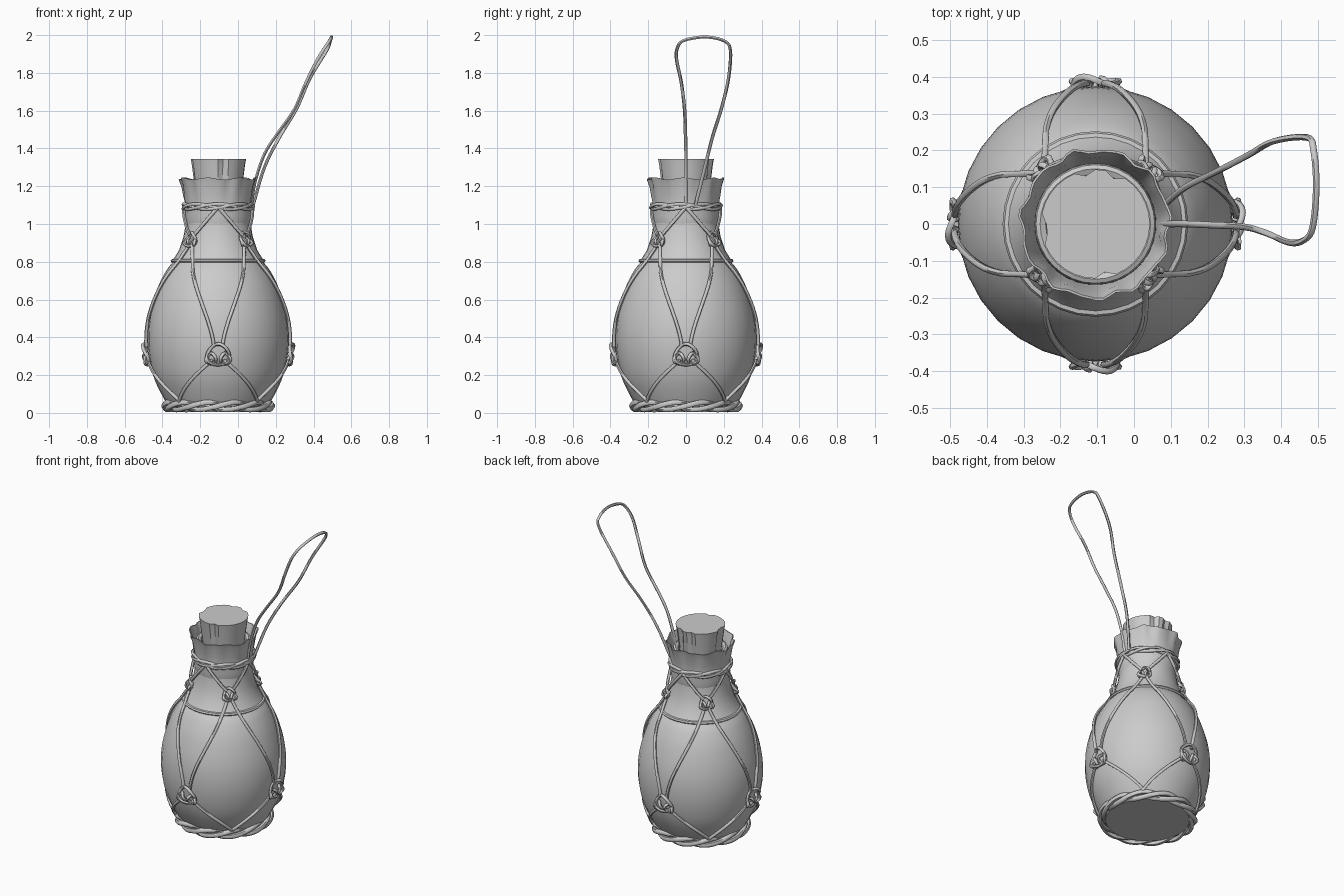
import bpy, bmesh, math
from math import sin, cos, pi, radians
from mathutils import Vector

cube = bpy.data.objects.get("Cube")
if cube:
    bpy.data.objects.remove(cube, do_unlink=True)

CX = -0.105  # bottle axis
grey = bpy.data.materials.new("plain grey")
grey.use_nodes = True
COLOUR = (0.6, 0.6, 0.6, 1)
grey.diffuse_color = COLOUR
grey.node_tree.nodes["Principled BSDF"].inputs["Base Color"].default_value = COLOUR

# Bottle outline as (radius, height), from base to shoulder
BELLY = [(0.25, 0.02), (0.29, 0.08), (0.345, 0.2), (0.372, 0.35), (0.365, 0.5),
         (0.325, 0.65), (0.277, 0.75), (0.238, 0.8)]
NECK = [(0.236, 0.815), (0.208, 0.86), (0.184, 0.93), (0.172, 1.0), (0.165, 1.1), (0.165, 1.18)]


def smooth_line(pts, steps=4):
    """Catmull-Rom points through a list of tuples."""
    p = [Vector(q) for q in pts]
    p = [2 * p[0] - p[1]] + p + [2 * p[-1] - p[-2]]
    out = []
    for a, b, c, d in zip(p, p[1:], p[2:], p[3:]):
        for i in range(steps):
            t = i / steps
            out.append(0.5 * (2 * b + (c - a) * t + (2 * a - 5 * b + 4 * c - d) * t ** 2
                              + (3 * b - a - 3 * c + d) * t ** 3))
    return out + [p[-2]]


def finish(ob, angle=40):
    ob.data.materials.append(grey)
    bpy.ops.object.select_all(action='DESELECT')
    ob.select_set(True)
    bpy.context.view_layer.objects.active = ob
    bpy.ops.object.shade_smooth_by_angle(angle=radians(angle))
    return ob


def lathe(name, profile, sides=32, cap=True, shape=None, angle=40):
    """Turn a profile about the bottle axis; shape may alter each point."""
    bm = bmesh.new()
    rings = []
    for j, (r, z) in enumerate(profile):
        ring = []
        for i in range(sides):
            a = 2 * pi * i / sides
            rr, zz = shape(a, i, j, r, z) if shape else (r, z)
            ring.append(bm.verts.new((CX + rr * cos(a), rr * sin(a), zz)))
        rings.append(ring)
    for low, high in zip(rings, rings[1:]):
        for i in range(sides):
            k = (i + 1) % sides
            bm.faces.new((low[i], low[k], high[k], high[i]))
    if cap:
        bm.faces.new(rings[0][::-1])
        bm.faces.new(rings[-1])
    me = bpy.data.meshes.new(name)
    bm.to_mesh(me)
    bm.free()
    ob = bpy.data.objects.new(name, me)
    bpy.context.collection.objects.link(ob)
    return finish(ob, angle)


def rope(name, paths, radius, closed=False):
    """Sweep a round cord along one or more paths."""
    cu = bpy.data.curves.new(name, 'CURVE')
    cu.dimensions = '3D'
    cu.bevel_depth = radius
    cu.bevel_resolution = 1
    cu.use_fill_caps = True
    for path in paths:
        sp = cu.splines.new('POLY')
        sp.points.add(len(path) - 1)
        for pt, co in zip(sp.points, path):
            pt.co = (*co, 1)
        sp.use_cyclic_u = closed
    ob = bpy.data.objects.new(name, cu)
    bpy.context.collection.objects.link(ob)
    bpy.ops.object.select_all(action='DESELECT')
    ob.select_set(True)
    bpy.context.view_layer.objects.active = ob
    bpy.ops.object.convert(target='MESH')
    return finish(bpy.context.view_layer.objects.active, 60)


def polar(r, a, z):
    return Vector((CX + r * cos(a), r * sin(a), z))


OUTLINE = [tuple(p) for p in smooth_line(BELLY)] + NECK


def on_bottle(a, z, lift=0.01):
    """Point just outside the bottle at an angle and height."""
    r = OUTLINE[0][0]
    for (r0, z0), (r1, z1) in zip(OUTLINE, OUTLINE[1:]):
        if z0 <= z <= z1:
            r = r0 + (r1 - r0) * (z - z0) / (z1 - z0)
    return polar(r + lift, a, z)


# Glass bottle: belly, shoulder ridge, neck and lip
RIDGE = [(0.245, 0.796), (0.252, 0.804), (0.247, 0.813)]
LIP = [(0.161, 1.195), (0.15, 1.2), (0.135, 1.193), (0.125, 1.17), (0.12, 1.1)]
lathe("bottle", OUTLINE[:-len(NECK)] + RIDGE + NECK + LIP)


# Cork with a few chips broken from its top edge
def chipped(a, i, j, r, z):
    if j == 2 and i in (6, 9, 16, 17, 25):
        return r * 0.9, z
    if j == 1 and i in (6, 9, 16, 17, 25):
        return r * 0.88, z
    return r, z


lathe("cork", [(0.115, 1.1), (0.142, 1.312), (0.148, 1.345)], 32, shape=chipped, angle=25)


# Gathered cloth collar, pleats growing toward the ragged rim
def pleated(a, i, j, r, z):
    k = max(0, (z - 1.1) / 0.14)
    wave = sin(11 * a) + 0.5 * sin(17 * a + 1)
    return r + 0.006 * k * wave, z + 0.006 * k * sin(7 * a + 2) + (0.004 * sin(5 * a) if j == 0 else 0)


COLLAR = [(0.17, 0.995), (0.178, 1.04), (0.174, 1.1), (0.183, 1.15), (0.19, 1.2), (0.203, 1.24),
          (0.197, 1.24), (0.183, 1.2), (0.174, 1.15), (0.165, 1.1)]
lathe("cloth_collar", COLLAR, 64, cap=False, shape=pleated)


# Twisted cord coils round the base and the neck
def coil(name, r, z, dr, dz, turns, radius):
    n = 96
    paths = []
    for s in range(3):
        p = 2 * pi * s / 3
        paths.append([polar(r + dr * cos(turns * a + p), a, z + dz * sin(turns * a + p))
                      for a in (2 * pi * i / n for i in range(n))])
    rope(name, paths, radius, closed=True)


coil("base_coil", 0.272, 0.037, 0.014, 0.02, 4, 0.015)
coil("neck_coil", 0.182, 1.092, 0.005, 0.014, 3, 0.009)

# Cord net: each quarter is mirrored to both sides of its lower knot
LOW_Z, HIGH_Z, CORD = 0.31, 0.92, 0.0095
net, low_knots, high_knots = [], [], []
steps = 18
for q in range(4):
    mid = q * pi / 2
    for side in (-1, 1):
        belly, foot, throat = [], [], []
        for i in range(steps + 1):
            t = i / steps
            belly.append(on_bottle(mid + side * (0.06 + 0.69 * t ** 1.5), 0.35 + 0.55 * t))
            foot.append(on_bottle(mid + side * (0.08 + 0.72 * t), 0.28 - 0.22 * t))
            throat.append(on_bottle(mid + side * (pi / 4 - 0.08) * (1 - t), 0.94 + 0.15 * t, 0.016))
        net += [belly, foot, throat]


def knot(mid, z, w, h, lift):
    """A bulging loop with two small hitches tied across it."""
    n = 28
    r = (on_bottle(mid, z, 0) - Vector((CX, 0, z))).length
    loops = []
    for du, dz, sw, sh, ph in ((0, 0, 1, 1, 0), (-0.65, -0.4, 0.42, 0.5, 1), (0.65, -0.4, 0.42, 0.5, 2)):
        loop = []
        for i in range(n):
            t = 2 * pi * i / n
            u = w * (du + sw * cos(t) * (1 - 0.25 * sin(t)))
            v = z + h * (dz + sh * sin(t))
            loop.append(on_bottle(mid + u / r, v, lift + 0.01 * sin(2 * t + ph)))
        loops.append(loop)
    return loops


for q in range(4):
    low_knots += knot(q * pi / 2, LOW_Z, 0.055, 0.055, 0.019)
    high_knots += knot(q * pi / 2 + pi / 4, HIGH_Z, 0.03, 0.036, 0.017)
rope("net_cords", net, CORD)
rope("lower_knots", low_knots, CORD, closed=True)
rope("upper_knots", high_knots, CORD * 0.9, closed=True)

# Long hanging loop leaning away from the neck
LOOP = [(0.07, 0, 1.09), (0.09, 0, 1.22), (0.14, 0, 1.37), (0.21, -0.003, 1.48), (0.3, -0.008, 1.61),
        (0.36, -0.025, 1.75), (0.42, -0.05, 1.87), (0.46, -0.045, 1.935), (0.485, -0.01, 1.972),
        (0.495, 0.1, 1.99), (0.488, 0.2, 1.97), (0.47, 0.235, 1.92), (0.38, 0.225, 1.77),
        (0.31, 0.187, 1.61), (0.22, 0.14, 1.46), (0.14, 0.1, 1.3), (0.08, 0.05, 1.1)]
rope("hanging_loop", [smooth_line(LOOP, 5)], 0.009)
